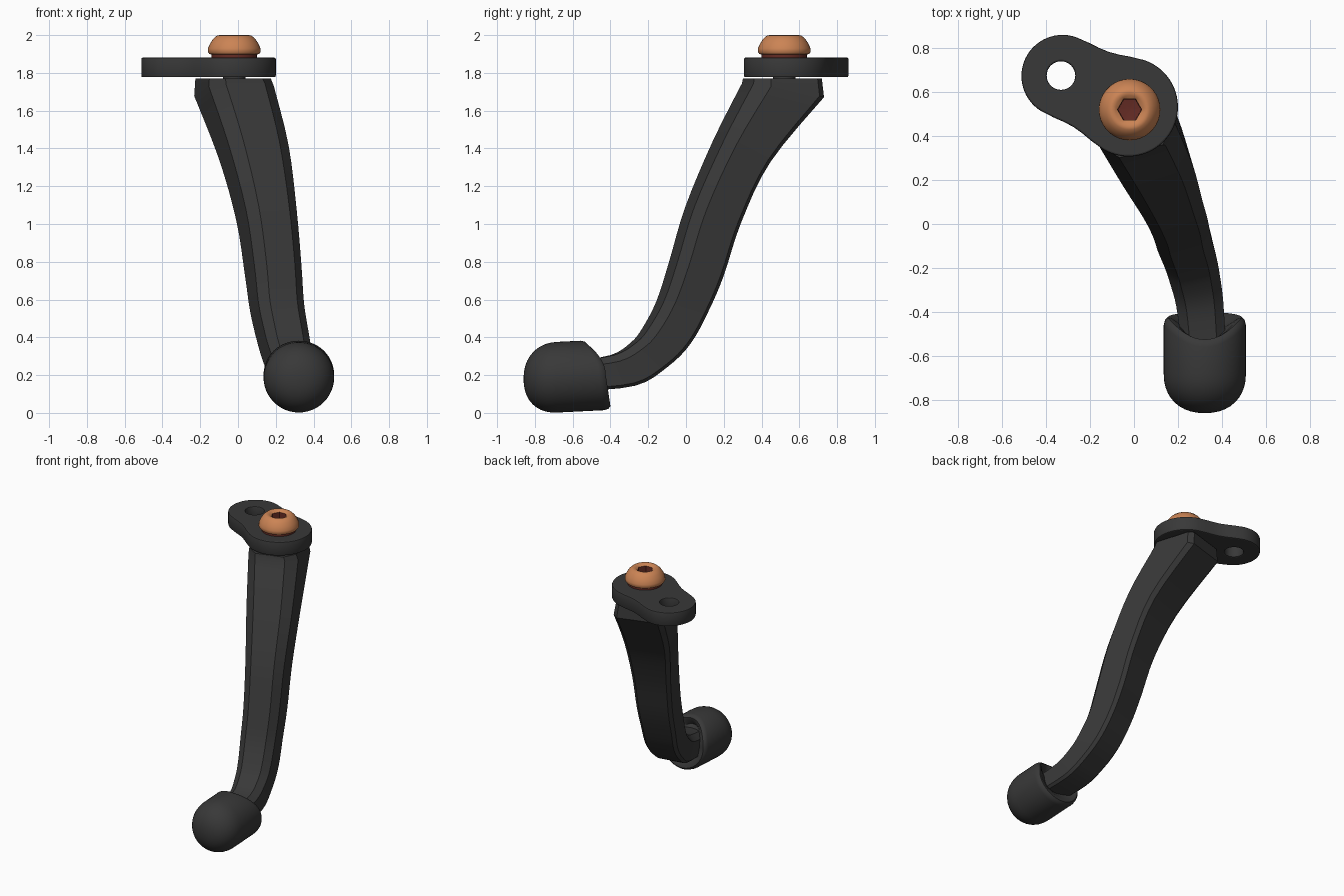
import bpy, bmesh, math
from math import sin, cos, pi

if "Cube" in bpy.data.objects:
    bpy.data.objects.remove(bpy.data.objects["Cube"])


def material(name, rgb):
    m = bpy.data.materials.new(name)
    m.diffuse_color = (*rgb, 1)
    m.use_nodes = True
    m.node_tree.nodes["Principled BSDF"].inputs["Base Color"].default_value = m.diffuse_color
    return m


GREY = material("dark grey", (0.04, 0.04, 0.04))
COPPER = material("copper", (0.6, 0.23, 0.09))
RED = material("dark red", (0.13, 0.025, 0.018))


def finish(obj, mats, angle=30):
    for m in mats:
        obj.data.materials.append(m)
    bpy.ops.object.select_all(action='DESELECT')
    obj.select_set(True)
    bpy.context.view_layer.objects.active = obj
    bpy.ops.object.shade_smooth_by_angle(angle=math.radians(angle))


def loft(name, rings, mats, angle=30, mat_rule=None):
    """Skin a list of equal point rings and close both ends."""
    bm = bmesh.new()
    loops = [[bm.verts.new(p) for p in ring] for ring in rings]
    n = len(loops[0])
    for k in range(len(loops) - 1):
        a, b = loops[k], loops[k + 1]
        for i in range(n):
            j = (i + 1) % n
            f = bm.faces.new((a[i], a[j], b[j], b[i]))
            if mat_rule:
                f.material_index = mat_rule(k)
    for loop, k in ((loops[0], 0), (loops[-1], len(loops) - 2)):
        f = bm.faces.new(loop)
        if mat_rule:
            f.material_index = mat_rule(k)
    bmesh.ops.recalc_face_normals(bm, faces=bm.faces)
    me = bpy.data.meshes.new(name)
    bm.to_mesh(me)
    bm.free()
    obj = bpy.data.objects.new(name, me)
    bpy.context.collection.objects.link(obj)
    finish(obj, mats, angle)
    return obj


# Arm: stations of front (y, z), back (y, z), centre x, half width, yaw slope
stations = [
    (0.30, 1.77, 0.71, 1.77, -0.02, 0.17, 0.30),
    (0.295, 1.75, 0.72, 1.665, -0.015, 0.18, 0.30),
    (0.15, 1.45, 0.43, 1.32, 0.088, 0.165, 0.30),
    (0.00, 1.10, 0.28, 1.00, 0.155, 0.14, 0.30),
    (-0.09, 0.80, 0.19, 0.72, 0.19, 0.13, 0.30),
    (-0.155, 0.60, 0.11, 0.53, 0.21, 0.125, 0.28),
    (-0.23, 0.46, 0.02, 0.36, 0.24, 0.12, 0.25),
    (-0.29, 0.385, -0.10, 0.235, 0.265, 0.115, 0.22),
    (-0.40, 0.32, -0.27, 0.13, 0.295, 0.107, 0.15),
    (-0.60, 0.29, -0.58, 0.10, 0.32, 0.10, 0.08),
]


def catmull(p0, p1, p2, p3, t):
    return [0.5 * (2 * b + (c - a) * t + (2 * a - 5 * b + 4 * c - d) * t * t
                   + (3 * b - a - 3 * c + d) * t ** 3)
            for a, b, c, d in zip(p0, p1, p2, p3)]


def arm_ring(s):
    fy, fz, by, bz, cx, w, yaw = s
    cy, cz = (fy + by) / 2, (fz + bz) / 2
    dy, dz = (by - fy) * 0.425, (bz - fz) * 0.425
    wx, wy = w * cos(math.atan(yaw)), w * sin(math.atan(yaw))
    f, b = 0.6, 0.82     # wide chamfers in front, narrow ones behind
    outline = [(-1, -f), (-f, -1), (f, -1), (1, -f), (1, b), (b, 1), (-b, 1), (-1, b)]
    return [(cx + u * wx - v * dy * yaw, cy + u * wy + v * dy, cz + v * dz)
            for u, v in outline]


path = [stations[0]]
body = stations[1:]
for i in range(len(body) - 1):
    p = [body[max(0, min(len(body) - 1, i + k))] for k in (-1, 0, 1, 2)]
    path += [catmull(*p, t / 4) for t in range(4)]
path.append(body[-1])
loft("arm", [arm_ring(s) for s in path], [GREY], 28)

# Foot cap: domed front, wavy rear lip
R, N = 0.187, 48


def cap_ring(r, y_of):
    ring = []
    for i in range(N):
        a = 2 * pi * i / N
        y = y_of(a)
        ring.append((0.322 + r * cos(a), y, 0.188 + 0.05 * (y + 0.7) + r * sin(a)))
    return ring


def lip(a):
    s = sin(a)
    return -0.425 - 0.10 * max(0, s) ** 2 + 0.025 * max(0, -s)


rings = []
for k in range(11):
    t = pi / 2 * max(k, 0.15) / 10
    y = -0.68 - 0.18 * cos(t) ** 0.9 if k < 10 else -0.68
    rings.append(cap_ring(R * sin(t) ** 0.9, lambda a, y=y: y))
for r, back in ((R, 0.035), (R * 0.97, 0.012), (R * 0.9, 0), (R * 0.8, 0.004), (R * 0.6, 0.03)):
    rings.append(cap_ring(r, lambda a, b=back: lip(a) - b))
rings.append(cap_ring(0.03, lambda a: -0.5))
loft("foot_cap", rings, [GREY], 50)

# Mounting plate: two round ends with a slight waist and one open hole
ax, ay, ra = -0.025, 0.532, 0.225
bx, by, rb = -0.325, 0.673, 0.187
phi = math.atan2(by - ay, bx - ax)
dist = math.hypot(bx - ax, by - ay)
beta = math.acos((ra - rb) / dist)


def arc(cx, cy, r, a0, a1, n):
    return [(cx + r * cos(a0 + (a1 - a0) * i / n), cy + r * sin(a0 + (a1 - a0) * i / n))
            for i in range(n + 1)]


def waist(p, q, ang):
    pts = []
    for t in (0.2, 0.35, 0.5, 0.65, 0.8):
        inset = 0.016 * sin(pi * t) ** 2
        pts.append((p[0] + (q[0] - p[0]) * t - inset * cos(ang),
                    p[1] + (q[1] - p[1]) * t - inset * sin(ang)))
    return pts


big = arc(ax, ay, ra, phi + beta, phi + 2 * pi - beta, 36)
small = arc(bx, by, rb, phi - beta, phi + beta, 28)
outline = big + waist(big[-1], small[0], phi - beta) + small + waist(small[-1], big[0], phi + beta)
hole = arc(-0.332, 0.675, 0.065, 0, 2 * pi * 31 / 32, 31)

cu = bpy.data.curves.new("mounting_plate", 'CURVE')
cu.dimensions = '2D'
cu.fill_mode = 'BOTH'
cu.extrude = 0.044
cu.bevel_depth = 0.008
cu.bevel_resolution = 1
cu.offset = -0.008
for pts in (outline, hole):
    sp = cu.splines.new('POLY')
    sp.points.add(len(pts) - 1)
    for p, (x, y) in zip(sp.points, pts):
        p.co = (x, y, 0, 1)
    sp.use_cyclic_u = True
plate = bpy.data.objects.new("mounting_plate", cu)
plate.location.z = 1.829
bpy.context.collection.objects.link(plate)
bpy.ops.object.select_all(action='DESELECT')
plate.select_set(True)
bpy.context.view_layer.objects.active = plate
bpy.ops.object.convert(target='MESH')
plate.data.materials.clear()
finish(plate, [GREY], 30)


# Bolt: button head with a dark collar and hexagonal socket
def circle(r, z, n=36, hexagon=False):
    ring = []
    for i in range(n):
        a = 2 * pi * i / n
        k = r / cos((a % (pi / 3)) - pi / 6) if hexagon else r
        ring.append((-0.02 + k * cos(a), 0.52 + k * sin(a), z))
    return ring


head = [circle(r, z) for r, z in ((0.12, 1.87), (0.12, 1.897), (0.132, 1.90), (0.14, 1.912),
                                  (0.139, 1.93), (0.128, 1.955), (0.113, 1.978),
                                  (0.092, 1.997), (0.078, 2.0), (0.064, 1.995))]
head += [circle(0.048, 1.985, hexagon=True), circle(0.046, 1.92, hexagon=True),
         circle(0.01, 1.915)]
loft("bolt_head", head, [COPPER, RED], 40, lambda k: 1 if k < 1 or k >= 10 else 0)

# Shank joining plate and arm
loft("bolt_shank", [circle(0.06, 1.70), circle(0.06, 1.80)], [GREY])
